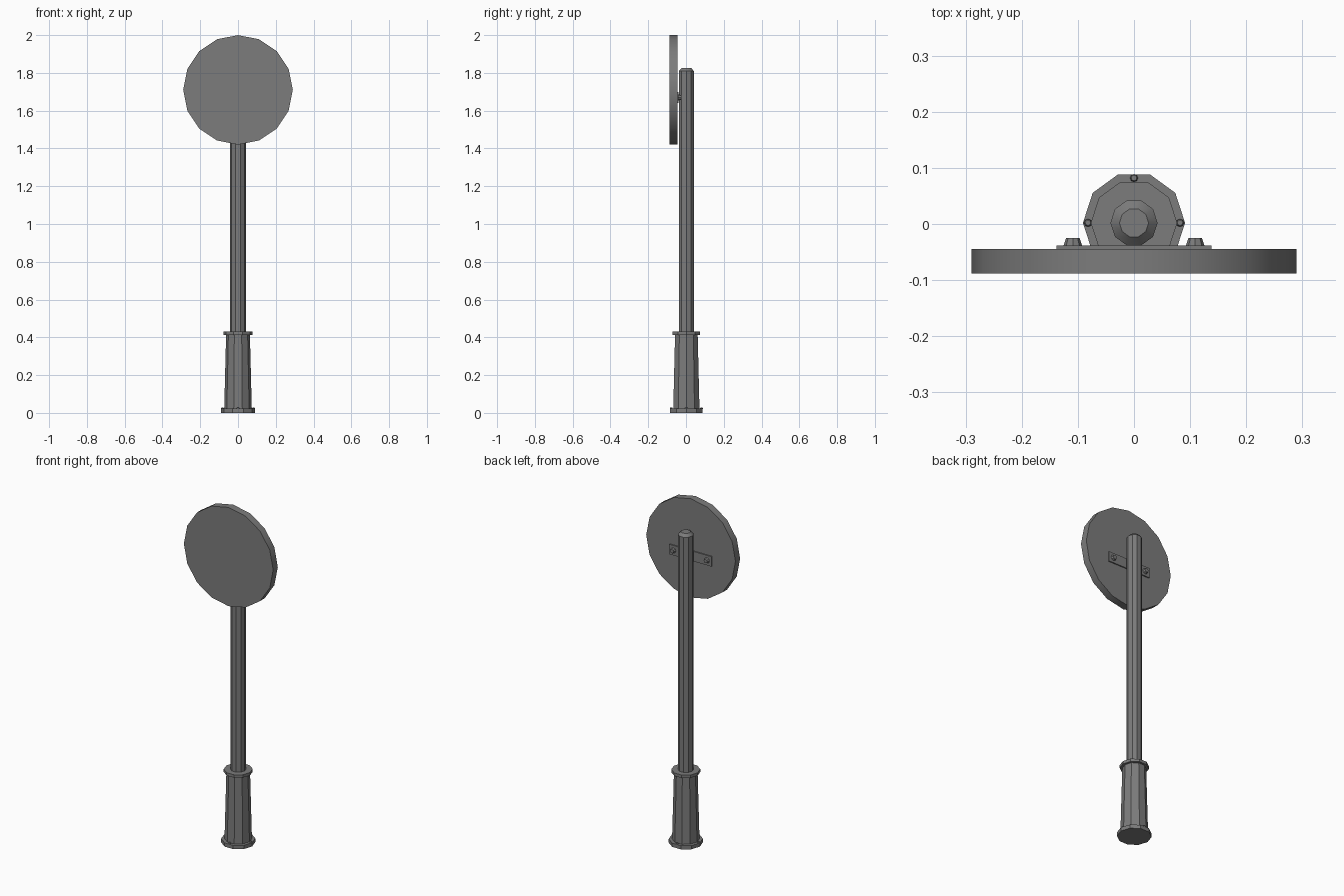
import bpy
import math

cube = bpy.data.objects.get("Cube")
if cube:
    bpy.data.objects.remove(cube, do_unlink=True)

metal = bpy.data.materials.new("dark grey metal")
metal.use_nodes = True
grey = (0.2, 0.2, 0.2, 1)
metal.diffuse_color = grey
metal.node_tree.nodes["Principled BSDF"].inputs["Base Color"].default_value = grey

POST_Y = 0.002
PLATE_Z = 1.67


def finish(obj, name):
    obj.name = name
    obj.data.materials.append(metal)
    bpy.ops.object.shade_smooth_by_angle(angle=math.radians(30))
    return obj


def lathe(name, profile, sides, location, tilt=0):
    """Closed solid of revolution from (radius, height) pairs."""
    verts, faces = [], []
    for r, z in profile:
        for i in range(sides):
            a = math.tau * i / sides
            verts.append((r * math.cos(a), r * math.sin(a), z))
    for k in range(len(profile) - 1):
        for i in range(sides):
            j = (i + 1) % sides
            faces.append((k * sides + i, k * sides + j,
                          (k + 1) * sides + j, (k + 1) * sides + i))
    faces.append(tuple(reversed(range(sides))))
    faces.append(tuple(range(len(verts) - sides, len(verts))))
    mesh = bpy.data.meshes.new(name)
    mesh.from_pydata(verts, [], faces)
    obj = bpy.data.objects.new(name, mesh)
    bpy.context.collection.objects.link(obj)
    obj.location = location
    obj.rotation_euler.x = tilt
    bpy.ops.object.select_all(action="DESELECT")
    obj.select_set(True)
    bpy.context.view_layer.objects.active = obj
    return finish(obj, name)


# Post and its footing
foot = (0, POST_Y, 0)
lathe("base_flange", [(0.091, 0), (0.091, 0.022)], 10, foot)
lathe("base_sleeve", [(0.073, 0.02), (0.063, 0.415)], 10, foot)
lathe("sleeve_collar", [(0.077, 0.413), (0.077, 0.43)], 10, foot)
lathe("post", [(0.042, 0.42), (0.042, 1.81), (0.026, 1.826)], 10, foot)

# Anchor bolts around the flange
for i in range(4):
    a = i * math.pi / 2
    lathe("anchor_bolt", [(0.007, 0.02), (0.007, 0.026), (0.005, 0.029)], 8,
          (0.082 * math.cos(a), POST_Y + 0.08 * math.sin(a), 0))

# Round sign board, axis along y
lathe("sign_disc", [(0.29, 0.045), (0.29, 0.088)], 16, (0, 0, 1.71), math.pi / 2)

# Mounting bracket on the back of the board
bpy.ops.mesh.primitive_cube_add(size=1, location=(0, -0.042, PLATE_Z))
plate = bpy.context.object
plate.scale = (0.277, 0.007, 0.058)
bpy.ops.object.transform_apply(location=False, rotation=False, scale=True)
finish(plate, "bracket_plate")
for side in (-1, 1):
    lathe("bracket_bolt", [(0.017, 0), (0.012, 0.015)], 8,
          (side * 0.109, -0.04, PLATE_Z), -math.pi / 2)
